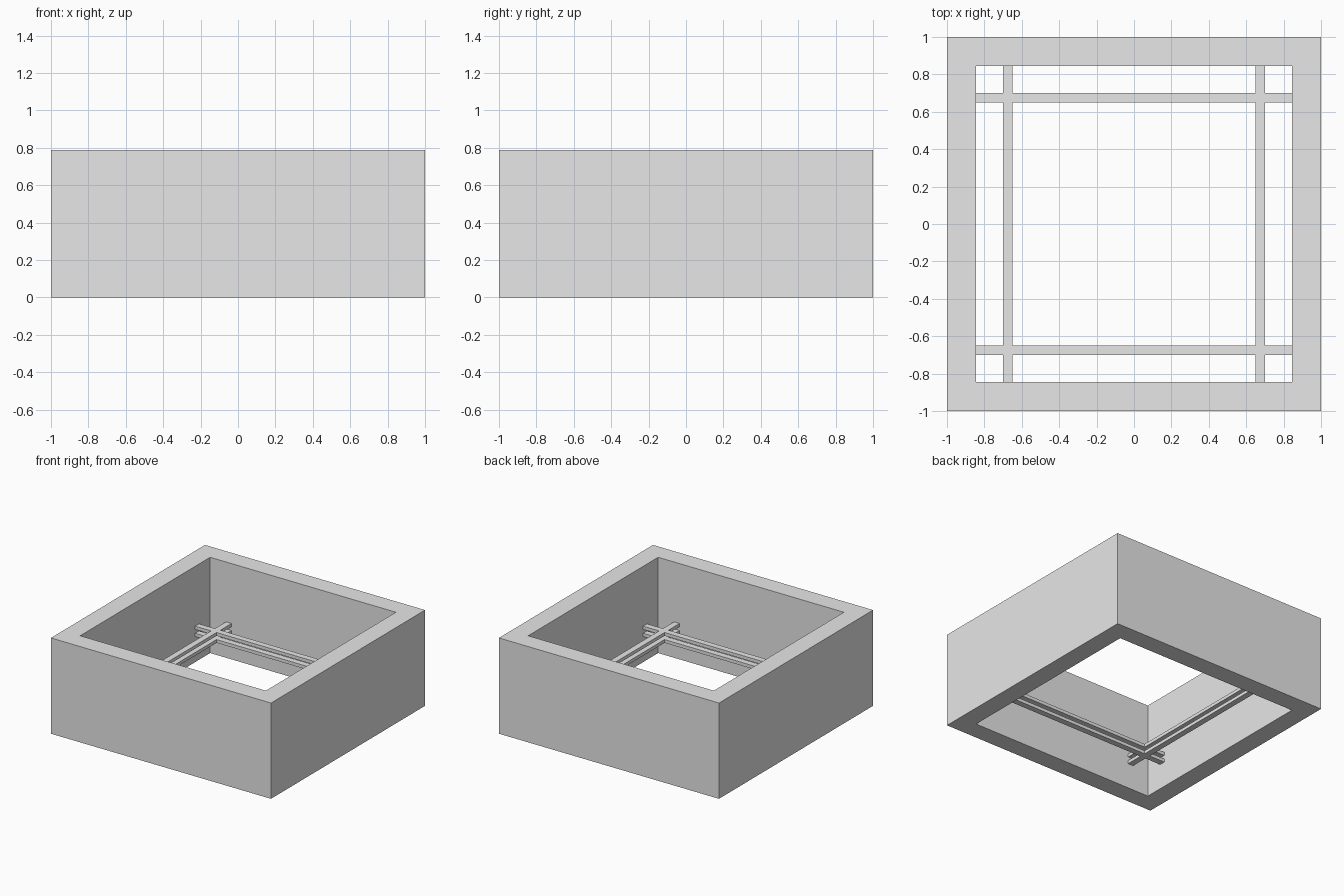
import bpy
import bmesh

cube = bpy.data.objects.get("Cube")
if cube:
    bpy.data.objects.remove(cube, do_unlink=True)

OUTER, INNER, HEIGHT = 1.0, 0.844, 0.787
BAR_IN, BAR_OUT, BAR_THICK = 0.65, 0.70, 0.027

grey = bpy.data.materials.new("plain grey")
grey.use_nodes = True
colour = (0.8, 0.8, 0.8, 1)
grey.diffuse_color = colour
for node in grey.node_tree.nodes:
    if node.type == "BSDF_PRINCIPLED":
        node.inputs["Base Color"].default_value = colour


def lattice(name, half_steps, strips, z, height):
    """Extrude a square plan: a cell is solid where its row or column is a strip."""
    steps = [-s for s in reversed(half_steps)] + list(half_steps)
    bm = bmesh.new()
    grid = [[bm.verts.new((x, y, z)) for y in steps] for x in steps]
    for i in range(len(steps) - 1):
        for j in range(len(steps) - 1):
            if i in strips or j in strips:
                bm.faces.new((grid[i][j], grid[i + 1][j],
                              grid[i + 1][j + 1], grid[i][j + 1]))
    loose = [v for v in bm.verts if not v.link_faces]
    bmesh.ops.delete(bm, geom=loose, context="VERTS")
    # Extrude while keeping the bottom faces to make a closed solid
    result = bmesh.ops.extrude_face_region(bm, geom=bm.faces[:],
                                           use_keep_orig=True)
    top = [g for g in result["geom"] if isinstance(g, bmesh.types.BMVert)]
    bmesh.ops.translate(bm, verts=top, vec=(0, 0, height))
    bmesh.ops.recalc_face_normals(bm, faces=bm.faces[:])
    mesh = bpy.data.meshes.new(name)
    bm.to_mesh(mesh)
    bm.free()
    mesh.materials.append(grey)
    obj = bpy.data.objects.new(name, mesh)
    bpy.context.collection.objects.link(obj)
    return obj


# Thick square wall, open at top and bottom
lattice("outer_wall", (INNER, OUTER), (0, 2), 0, HEIGHT)

# Two stacked layers of crossing bars that reach the inside of the wall
for name, z in (("lower_bars", 0.21), ("upper_bars", 0.268)):
    lattice(name, (BAR_IN, BAR_OUT, INNER), (1, 3), z, BAR_THICK)
